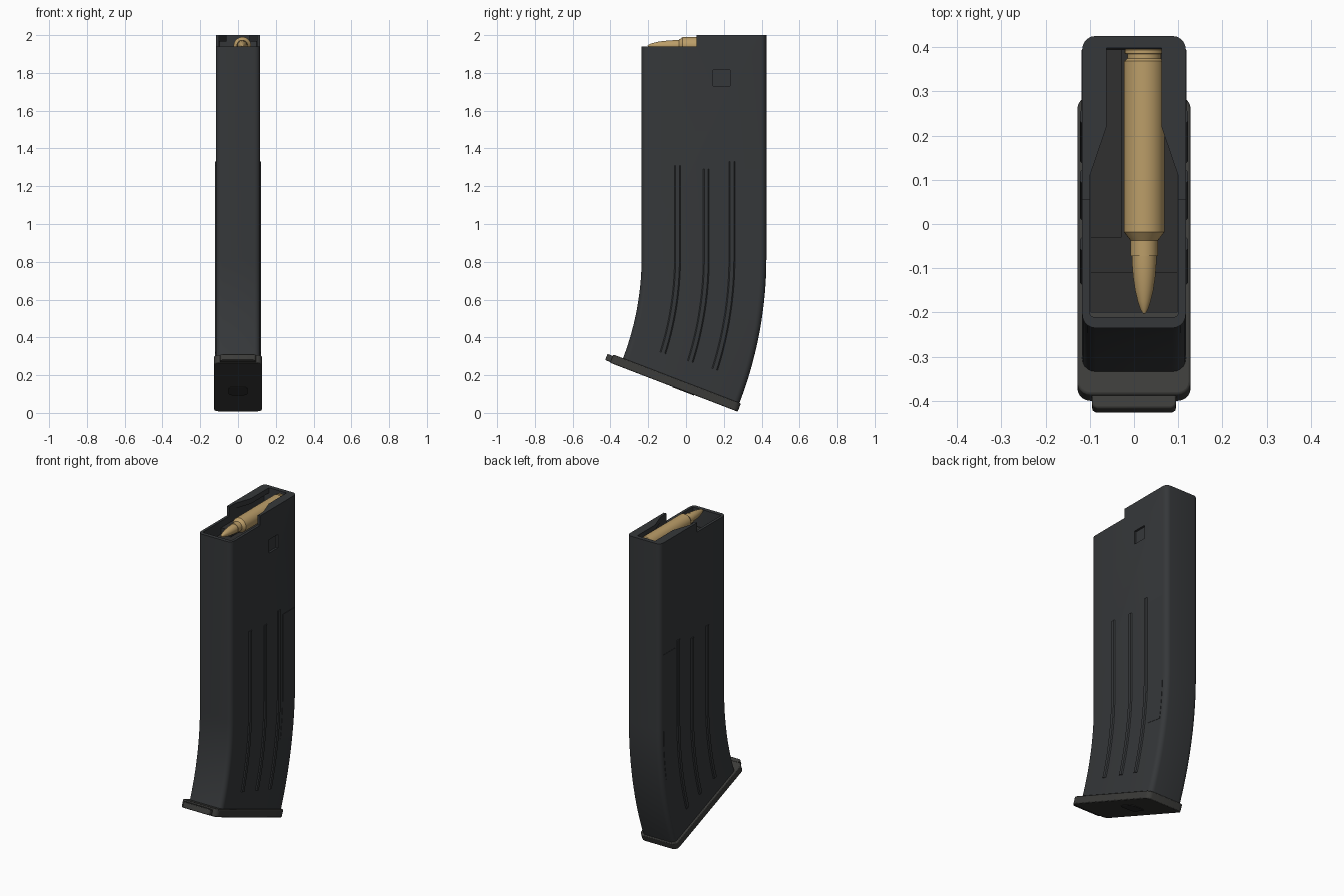
import bpy, bmesh, math

if "Cube" in bpy.data.objects:
    bpy.data.objects.remove(bpy.data.objects["Cube"])

BEND_Z, BEND_Y = 0.82, -1.715      # centre of the curved lower part
END = 21.0                         # sweep of the curve in degrees


def material(name, c):
    m = bpy.data.materials.new(name)
    m.diffuse_color = (*c, 1)
    m.use_nodes = True
    m.node_tree.nodes["Principled BSDF"].inputs["Base Color"].default_value = m.diffuse_color
    return m


POLY = material("dark_polymer", (0.036, 0.039, 0.042))
PLATE = material("plate_polymer", (0.045, 0.045, 0.042))
INNER = material("follower_polymer", (0.03, 0.03, 0.03))
BRASS = material("brass", (0.50, 0.34, 0.14))


def bent(x, y, s):
    """s >= 0: height above the bend, s < 0: degrees along the bend."""
    if s >= 0:
        return (x, y, BEND_Z + s)
    a, r = math.radians(-s), y - BEND_Y
    return (x, BEND_Y + r * math.cos(a), BEND_Z - r * math.sin(a))


def tilted(x, u, t):
    """Frame of the sloping underside: u towards the front, t downwards."""
    _, y, z = bent(0, 0.425, -END)
    c, s = math.cos(math.radians(END)), math.sin(math.radians(END))
    return (x, y - u * c - t * s, z + u * s - t * c)


def upright(x, y, z):
    return (x, y, z)


def finish(name, bm, mat, angle=35):
    bmesh.ops.recalc_face_normals(bm, faces=bm.faces)
    me = bpy.data.meshes.new(name)
    bm.to_mesh(me)
    bm.free()
    ob = bpy.data.objects.new(name, me)
    bpy.context.collection.objects.link(ob)
    me.materials.append(mat)
    smooth(ob, angle)
    return ob


def smooth(ob, angle=35):
    bpy.ops.object.select_all(action='DESELECT')
    ob.select_set(True)
    bpy.context.view_layer.objects.active = ob
    bpy.ops.object.shade_smooth_by_angle(angle=math.radians(angle))


def loft(name, poly, stations, place, mat):
    bm = bmesh.new()
    rings = [[bm.verts.new(place(x, y, s)) for x, y in poly] for s in stations]
    n = len(poly)
    for a, b in zip(rings, rings[1:]):
        for i in range(n):
            bm.faces.new((a[i], a[(i + 1) % n], b[(i + 1) % n], b[i]))
    bm.faces.new(rings[0])
    bm.faces.new(rings[-1])
    return finish(name, bm, mat)


def rrect(x0, x1, y0, y1, r=0.0, seg=5):
    if r == 0:
        return [(x0, y0), (x1, y0), (x1, y1), (x0, y1)]
    pts = []
    for cx, cy, a0 in ((x1 - r, y1 - r, 0), (x0 + r, y1 - r, 90),
                       (x0 + r, y0 + r, 180), (x1 - r, y0 + r, 270)):
        for i in range(seg + 1):
            a = math.radians(a0 + 90 * i / seg)
            pts.append((cx + r * math.cos(a), cy + r * math.sin(a)))
    return pts


def cut(ob, cutter):
    m = ob.modifiers.new("cut", 'BOOLEAN')
    m.object, m.operation, m.solver = cutter, 'DIFFERENCE', 'EXACT'
    bpy.context.view_layer.objects.active = ob
    bpy.ops.object.modifier_apply(modifier=m.name)
    bpy.data.objects.remove(cutter)


def bevel(ob, w):
    m = ob.modifiers.new("bevel", 'BEVEL')
    m.width, m.segments, m.limit_method = w, 2, 'ANGLE'


def bend_steps(end, n=14):
    return [-end * i / n for i in range(1, n + 1)]


# Hollow curved body
body = loft("magazine_body", rrect(-0.117, 0.117, -0.235, 0.425, 0.03),
            [2.0 - BEND_Z, 0] + bend_steps(END), bent, POLY)
cut(body, loft("cavity", rrect(-0.1, 0.1, -0.21, 0.4, 0.008, 2),
               [1.967 - BEND_Z, 0] + bend_steps(END + 1), bent, POLY))
# Step in front of the feed lips
cut(body, loft("front_step", rrect(-0.2, 0.2, -0.4, 0.055),
               [1.94, 2.1], upright, POLY))
# Opening between the feed lips
half = [(0.062, 0.398), (0.062, 0.22), (0.0995, 0.11), (0.0995, 0.0)]
cut(body, loft("lip_opening", half + [(-x, y) for x, y in reversed(half)],
               [1.93, 2.1], upright, POLY))
# Catch recess on the right side
cut(body, loft("catch_recess", rrect(0.104, 0.2, 0.142, 0.232),
               [1.73, 1.815], upright, POLY))
smooth(body, 30)

# Raised ribs and flat rear panels, both sides
for side, label in ((1, "right"), (-1, "left")):
    for i, (y, top) in enumerate(((-0.045, 1.31), (0.107, 1.29), (0.243, 1.33))):
        prof = [(0.11, y - 0.016), (0.117, y - 0.016), (0.1225, y - 0.010),
                (0.1225, y + 0.010), (0.117, y + 0.016), (0.11, y + 0.016)]
        loft(f"rib_{label}_{i + 1}", [(side * a, b) for a, b in prof],
             [top - BEND_Z, 0] + bend_steps(17.5), bent, POLY)
    loft(f"rear_panel_{label}",
         [(side * a, b) for a, b in rrect(0.11, 0.119, 0.28, 0.393)],
         [1.29 - BEND_Z, 0] + bend_steps(9, 8), bent, POLY)

# Floor plate with front tab and release button
plate = loft("floor_plate", rrect(-0.128, 0.128, -0.008, 0.715, 0.03),
             [0, 0.047], tilted, PLATE)
bevel(plate, 0.005)
tab = loft("floor_plate_tab", rrect(-0.095, 0.095, 0.66, 0.745, 0.012, 3),
           [0.008, 0.043], tilted, PLATE)
bevel(tab, 0.004)
loft("release_button", rrect(-0.05, 0.05, 0.24, 0.36, 0.025),
     [0.03, 0.05], tilted, INNER)

# Stepped follower carrying the cartridge
loft("follower", rrect(-0.098, 0.098, -0.11, 0.395), [1.72, 1.86], upright, INNER)
loft("follower_front", rrect(-0.098, 0.098, -0.2, -0.11), [1.72, 1.83], upright, INNER)
loft("follower_ridge", rrect(-0.098, -0.028, -0.03, 0.395), [1.85, 1.9], upright, INNER)


# Cartridge, turned around the y axis
def lathe(name, profile, cx, cz, mat, n=32):
    bm = bmesh.new()
    rings = []
    for y, r in profile:
        rings.append([bm.verts.new((cx + r * math.cos(2 * math.pi * k / n), y,
                                    cz + r * math.sin(2 * math.pi * k / n)))
                      for k in range(n)])
    for a, b in zip(rings, rings[1:]):
        for k in range(n):
            bm.faces.new((a[k], a[(k + 1) % n], b[(k + 1) % n], b[k]))
    bm.faces.new(rings[0])
    bm.faces.new(rings[-1])
    return finish(name, bm, mat, 25)


lathe("cartridge_case",
      [(0.396, 0.041), (0.393, 0.044), (0.385, 0.044), (0.384, 0.038),
       (0.374, 0.038), (0.368, 0.046), (-0.018, 0.046), (-0.037, 0.031),
       (-0.072, 0.031)], 0.023, 1.944, BRASS)
lathe("bullet",
      [(-0.06, 0.028), (-0.09, 0.0275), (-0.12, 0.025), (-0.15, 0.0205),
       (-0.175, 0.0145), (-0.192, 0.009), (-0.201, 0.004), (-0.203, 0.001)],
      0.023, 1.944, BRASS)
